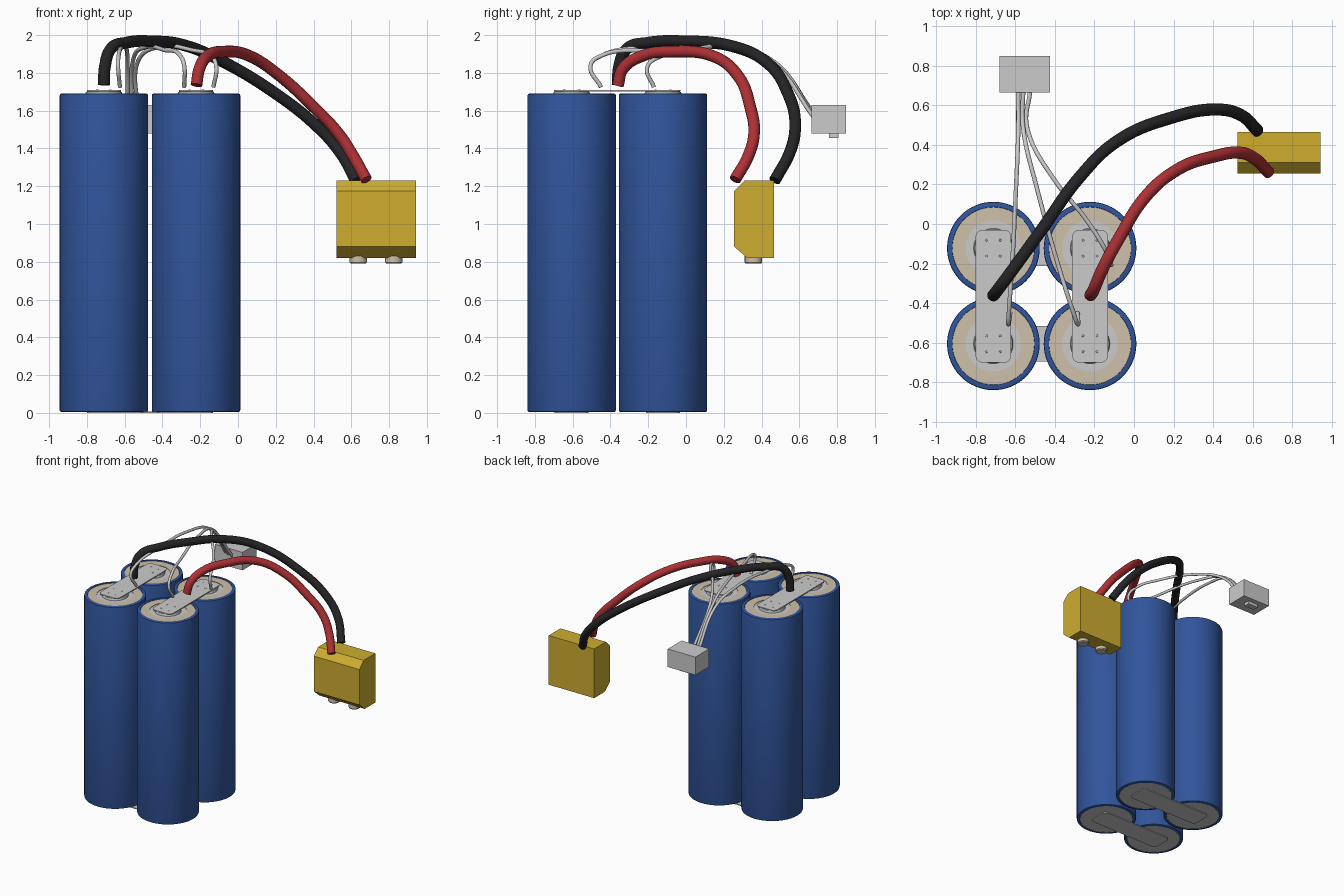
import bpy, bmesh, math
from mathutils import Vector

if "Cube" in bpy.data.objects:
    bpy.data.objects.remove(bpy.data.objects["Cube"])


def material(name, r, g, b):
    m = bpy.data.materials.new(name)
    m.diffuse_color = (r, g, b, 1)
    m.use_nodes = True
    m.node_tree.nodes["Principled BSDF"].inputs["Base Color"].default_value = m.diffuse_color
    return m


BLUE = material("sleeve_blue", 0.03, 0.09, 0.33)
YELLOW = material("plug_yellow", 0.62, 0.42, 0.03)
RED = material("wire_red", 0.42, 0.03, 0.035)
BLACK = material("wire_black", 0.018, 0.018, 0.02)
BEIGE = material("insulator_beige", 0.62, 0.53, 0.4)


def finish(obj, mat=None, angle=35):
    if mat:
        obj.data.materials.append(mat)
    bpy.ops.object.select_all(action='DESELECT')
    bpy.context.view_layer.objects.active = obj
    obj.select_set(True)
    bpy.ops.object.shade_smooth_by_angle(angle=math.radians(angle))
    return obj


def from_bmesh(name, bm, mat=None, angle=35):
    bmesh.ops.recalc_face_normals(bm, faces=bm.faces)
    me = bpy.data.meshes.new(name)
    bm.to_mesh(me)
    bm.free()
    obj = bpy.data.objects.new(name, me)
    bpy.context.collection.objects.link(obj)
    return finish(obj, mat, angle)


def lathe(name, profile, x, y, mat=None, n=64):
    bm = bmesh.new()
    vs = [bm.verts.new((r, 0, z)) for r, z in profile]
    es = [bm.edges.new(p) for p in zip(vs, vs[1:])]
    bmesh.ops.spin(bm, geom=vs + es, cent=(0, 0, 0), axis=(0, 0, 1),
                   angle=2 * math.pi, steps=n)
    bmesh.ops.remove_doubles(bm, verts=bm.verts, dist=1e-5)
    bmesh.ops.translate(bm, verts=bm.verts, vec=(x, y, 0))
    return from_bmesh(name, bm, mat)


def prism(name, outline, vec, mat=None, angle=35):
    bm = bmesh.new()
    f = bm.faces.new([bm.verts.new(p) for p in outline])
    ext = bmesh.ops.extrude_face_region(bm, geom=[f], use_keep_orig=True)
    top = [v for v in ext["geom"] if isinstance(v, bmesh.types.BMVert)]
    bmesh.ops.translate(bm, verts=top, vec=vec)
    return from_bmesh(name, bm, mat, angle)


def rounded_strip(name, x0, x1, y0, y1, z0, z1, r=0.035):
    pts = []
    corners = [(x1 - r, y1 - r), (x0 + r, y1 - r), (x0 + r, y0 + r), (x1 - r, y0 + r)]
    for q, (cx, cy) in enumerate(corners):
        for i in range(7):
            a = (q + i / 6) * math.pi / 2
            pts.append((cx + r * math.cos(a), cy + r * math.sin(a), z0))
    return prism(name, pts, (0, 0, z1 - z0))


def box(name, x0, x1, y0, y1, z0, z1, mat=None):
    return prism(name, [(x0, y0, z0), (x1, y0, z0), (x1, y1, z0), (x0, y1, z0)],
                 (0, 0, z1 - z0), mat, 20)


def wire(name, points, radius, mat=None):
    cu = bpy.data.curves.new(name, 'CURVE')
    cu.dimensions = '3D'
    cu.bevel_depth = radius
    cu.bevel_resolution = 6
    cu.resolution_u = 10
    cu.use_fill_caps = True
    sp = cu.splines.new('BEZIER')
    sp.bezier_points.add(len(points) - 1)
    for bp, co in zip(sp.bezier_points, points):
        bp.co = co
        bp.handle_left_type = bp.handle_right_type = 'AUTO'
    obj = bpy.data.objects.new(name, cu)
    bpy.context.collection.objects.link(obj)
    bpy.ops.object.select_all(action='DESELECT')
    bpy.context.view_layer.objects.active = obj
    obj.select_set(True)
    bpy.ops.object.convert(target='MESH')
    return finish(bpy.context.view_layer.objects.active, mat)


XS, YS = (-0.71, -0.222), (-0.605, -0.122)

# four battery cells: sleeve, can ends, insulator ring and raised terminal
for i, x in enumerate(XS):
    for j, y in enumerate(YS):
        tag = f"_{i}{j}"
        lathe("cell_sleeve" + tag,
              [(0.205, 0.012), (0.208, 0.005), (0.226, 0.005), (0.232, 0.008), (0.234, 0.015),
               (0.234, 1.68), (0.232, 1.687), (0.226, 1.69), (0.208, 1.69), (0.205, 1.68)],
              x, y, BLUE)
        lathe("cell_base" + tag, [(0, 0.006), (0.207, 0.006)], x, y)
        lathe("insulator_ring" + tag,
              [(0.14, 1.676), (0.14, 1.686), (0.207, 1.686)], x, y, BEIGE)
        lathe("cell_top" + tag, [(0.142, 1.682), (0.1, 1.682), (0.1, 1.684),
                                 (0.095, 1.698), (0.088, 1.702), (0, 1.702)], x, y)
        # spot weld marks on the tab
        for sx in (-1, 1):
            for sy in (-1, 1):
                lathe("weld_mark" + tag, [(0.007, 1.709), (0.005, 1.712), (0, 1.712)],
                      x + sx * 0.035, y + sy * 0.04, None, 8)

# connecting tabs: lengthwise on top, crosswise underneath
for x in XS:
    rounded_strip("top_tab", x - 0.09, x + 0.09, -0.70, -0.03, 1.702, 1.71)
for y in YS:
    rounded_strip("bottom_tab", -0.80, -0.132, y - 0.09, y + 0.09, 0, 0.007)

# power leads
wire("black_lead", [(-0.71, -0.36, 1.735), (-0.705, -0.355, 1.83), (-0.675, -0.315, 1.925),
                    (-0.59, -0.20, 1.96), (-0.46, -0.02, 1.968), (-0.28, 0.23, 1.945),
                    (-0.09, 0.415, 1.865), (0.2, 0.54, 1.69), (0.42, 0.578, 1.515),
                    (0.54, 0.55, 1.38), (0.625, 0.47, 1.23)], 0.031, BLACK)
wire("red_lead", [(-0.22, -0.36, 1.735), (-0.205, -0.335, 1.82), (-0.16, -0.23, 1.89),
                  (-0.08, -0.08, 1.912), (0.06, 0.14, 1.89), (0.22, 0.275, 1.785),
                  (0.4, 0.34, 1.62), (0.535, 0.36, 1.475), (0.61, 0.33, 1.36),
                  (0.68, 0.26, 1.235)], 0.031, RED)

# thin balance wires running to the small socket
balance = [
    [(-0.625, -0.45, 1.725), (-0.635, -0.505, 1.84), (-0.632, -0.45, 1.89),
     (-0.615, -0.2, 1.935), (-0.595, 0.2, 1.94), (-0.585, 0.45, 1.87), (-0.585, 0.68, 1.58)],
    [(-0.285, -0.45, 1.725), (-0.285, -0.505, 1.84), (-0.305, -0.45, 1.89),
     (-0.385, -0.2, 1.92), (-0.49, 0.18, 1.935), (-0.555, 0.45, 1.87), (-0.56, 0.68, 1.57)],
    [(-0.13, -0.17, 1.725), (-0.115, -0.205, 1.83), (-0.14, -0.14, 1.885),
     (-0.24, 0.02, 1.92), (-0.40, 0.22, 1.94), (-0.53, 0.45, 1.86), (-0.525, 0.68, 1.56)],
]
for pts in balance:
    wire("balance_wire", pts, 0.011)

# balance socket with latch
box("balance_socket", -0.68, -0.425, 0.665, 0.848, 1.48, 1.63)
box("socket_latch", -0.60, -0.505, 0.757, 0.807, 1.455, 1.485)

# power plug with chamfered front edges and two contacts
plug = [(0.255, 0.88), (0.325, 0.82), (0.465, 0.82), (0.465, 1.23), (0.31, 1.23), (0.255, 1.175)]
prism("power_plug", [(0.522, y, z) for y, z in plug], (0.42, 0, 0), YELLOW, 20)
for x in (0.637, 0.825):
    lathe("plug_contact", [(0, 0.83), (0.046, 0.83), (0.046, 0.797), (0.04, 0.79), (0, 0.79)],
          x, 0.357, BEIGE, 24)
